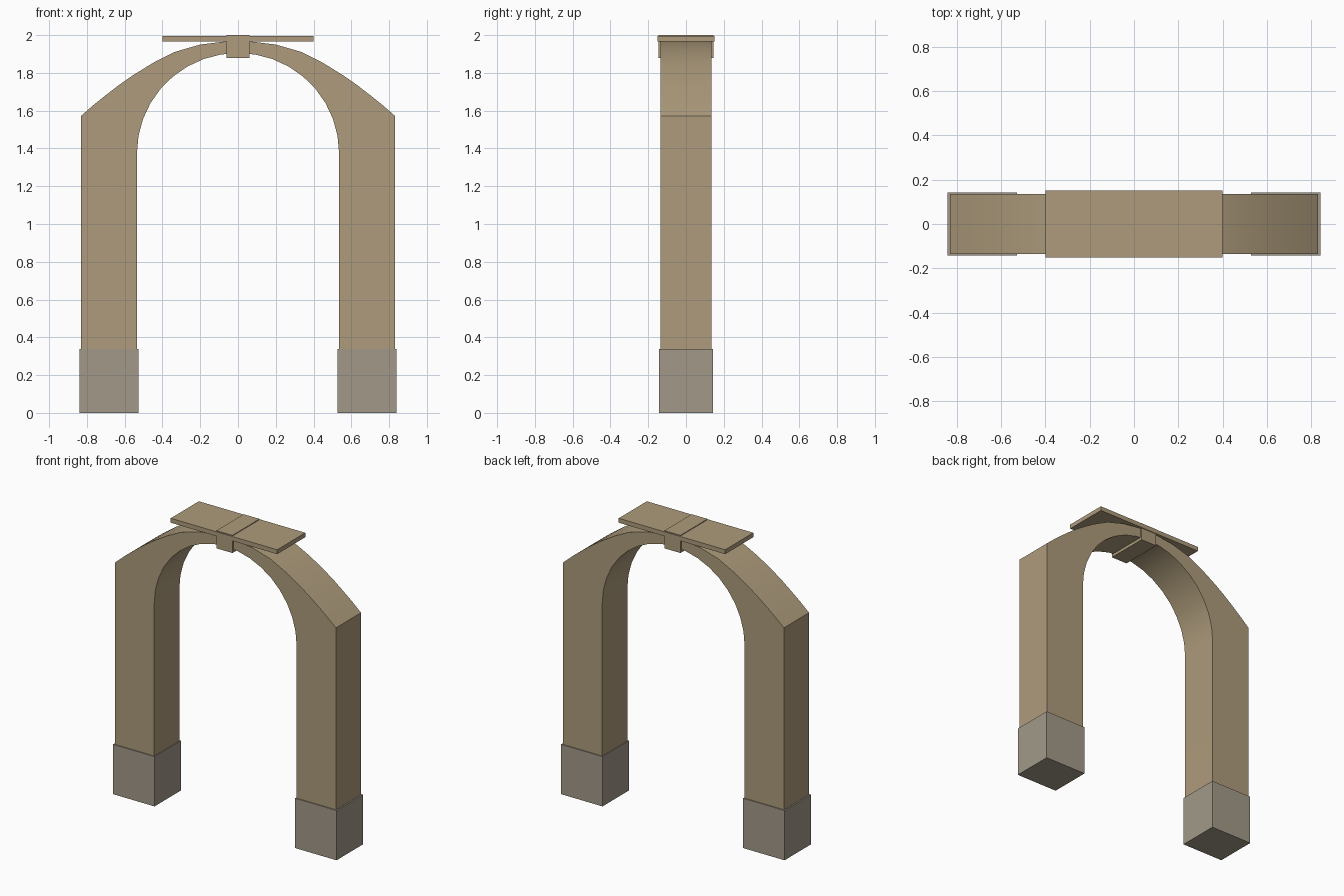
import bpy, bmesh, math

if "Cube" in bpy.data.objects:
    bpy.data.objects.remove(bpy.data.objects["Cube"])


def material(name, rgb):
    m = bpy.data.materials.new(name)
    m.diffuse_color = (*rgb, 1)
    m.use_nodes = True
    m.node_tree.nodes["Principled BSDF"].inputs["Base Color"].default_value = m.diffuse_color
    return m


SAND = material("sandstone", (0.42, 0.33, 0.20))
GREY = material("grey_stone", (0.36, 0.32, 0.25))


def finish(name, bm, mat):
    bmesh.ops.recalc_face_normals(bm, faces=bm.faces)
    mesh = bpy.data.meshes.new(name)
    bm.to_mesh(mesh)
    bm.free()
    mesh.materials.append(mat)
    ob = bpy.data.objects.new(name, mesh)
    bpy.context.collection.objects.link(ob)
    return ob


def box(name, x0, x1, y, z0, z1, mat):
    bm = bmesh.new()
    bmesh.ops.create_cube(bm, size=1)
    for v in bm.verts:
        v.co.x = (x0 + x1) / 2 + v.co.x * (x1 - x0)
        v.co.y *= 2 * y
        v.co.z = (z0 + z1) / 2 + v.co.z * (z1 - z0)
    return finish(name, bm, mat)


# Arch: outer shoulder curve and inner round opening, bridged in quads
D, BOT = 0.135, 0.33
half_outer = [(0.83, BOT), (0.83, 1.573), (0.765, 1.63), (0.70, 1.682),
              (0.63, 1.736), (0.56, 1.785), (0.45, 1.853), (0.335, 1.911),
              (0.20, 1.95), (0.06, 1.967)]
n = len(half_outer)
half_inner = [(0.535, BOT)] + [
    (0.535 * math.cos(a), 1.375 + 0.53 * math.sin(a))
    for a in (math.pi / 2 * i / (n - 1) for i in range(n - 1))]


def full(half, top):
    return half + [(0, top)] + [(-x, z) for x, z in reversed(half)]


outer, inner = full(half_outer, 1.968), full(half_inner, 1.905)
bm = bmesh.new()
rows = []
for (ox, oz), (ix, iz) in zip(outer, inner):
    rows.append([bm.verts.new(c) for c in
                 ((ox, -D, oz), (ox, D, oz), (ix, D, iz), (ix, -D, iz))])
for a, b in zip(rows, rows[1:]):
    for k in range(4):
        j = (k + 1) % 4
        bm.faces.new((a[k], a[j], b[j], b[k]))
bm.faces.new(rows[0])
bm.faces.new(rows[-1])
arch = finish("arch", bm, SAND)
bpy.context.view_layer.objects.active = arch
arch.select_set(True)
bpy.ops.object.shade_smooth_by_angle(angle=math.radians(28))

# Plinth blocks under each leg
for side, s in (("left", -1), ("right", 1)):
    xs = sorted((s * 0.528, s * 0.84))
    box(side + "_plinth", *xs, 0.142, 0, 0.338, GREY)

# Cap slab and keystone
box("cap_slab", -0.4, 0.4, 0.151, 1.965, 1.995, SAND)
box("keystone", -0.06, 0.06, 0.146, 1.88, 2.0, SAND)
